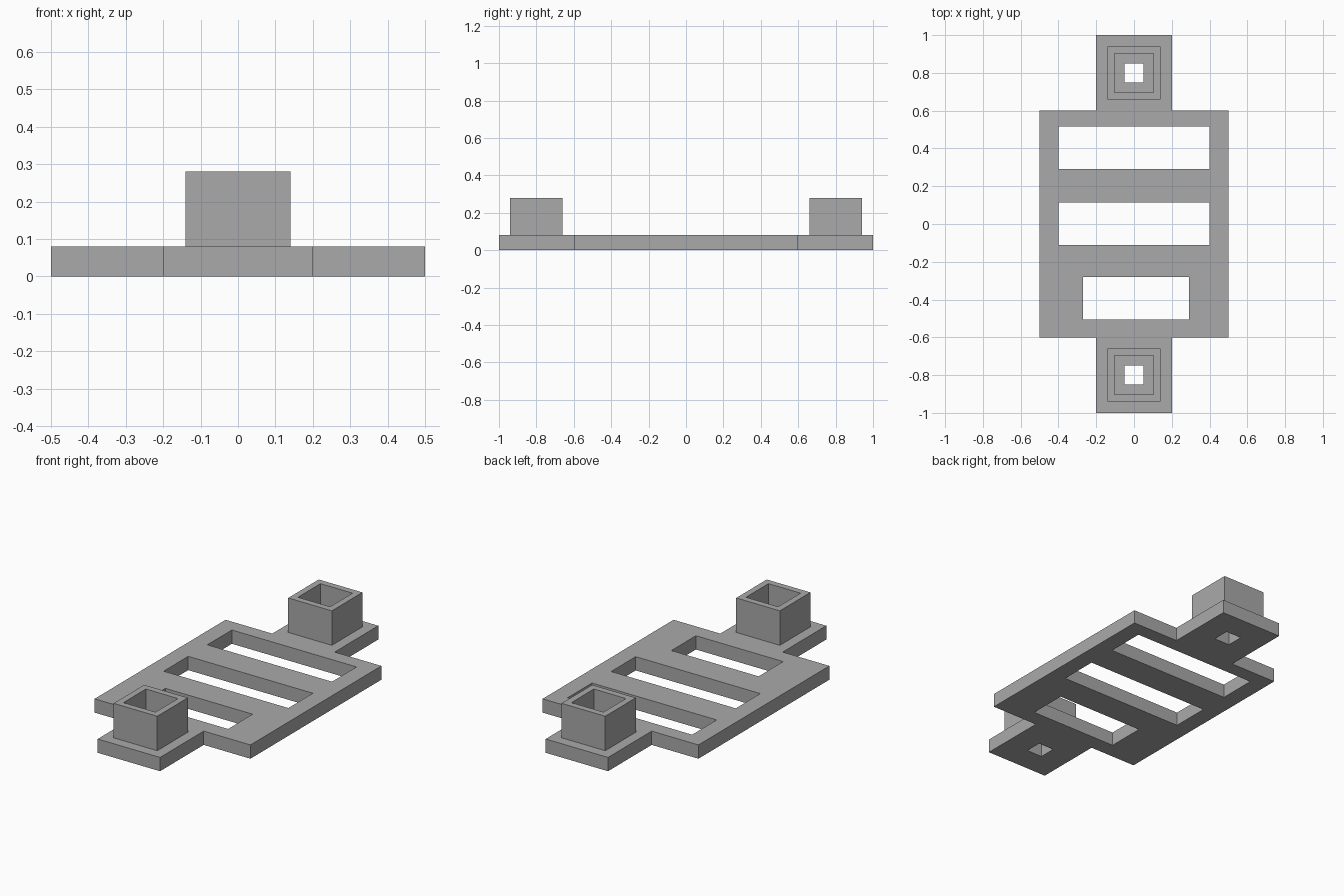
import bpy, bmesh
from math import radians

cube = bpy.data.objects.get("Cube")
if cube:
    bpy.data.objects.remove(cube, do_unlink=True)

GREY = (0.4, 0.4, 0.4, 1.0)
grey = bpy.data.materials.new("plain grey")
grey.use_nodes = True
grey.diffuse_color = GREY
grey.node_tree.nodes["Principled BSDF"].inputs["Base Color"].default_value = GREY


def square(y, half):
    return (-half, y - half, half, y + half)


def inside(rects, x, y):
    return any(x0 < x < x1 and y0 < y < y1 for x0, y0, x1, y1 in rects)


def slab(name, solids, holes, bottom, top):
    """Extrude the union of solid rectangles minus the hole rectangles."""
    rects = solids + holes
    xs = sorted({v for r in rects for v in (r[0], r[2])})
    ys = sorted({v for r in rects for v in (r[1], r[3])})
    bm = bmesh.new()
    grid = {(x, y): bm.verts.new((x, y, bottom)) for x in xs for y in ys}
    for x0, x1 in zip(xs, xs[1:]):
        for y0, y1 in zip(ys, ys[1:]):
            mx, my = (x0 + x1) / 2, (y0 + y1) / 2
            if inside(solids, mx, my) and not inside(holes, mx, my):
                bm.faces.new([grid[p] for p in ((x0, y0), (x1, y0), (x1, y1), (x0, y1))])
    bmesh.ops.delete(bm, geom=[v for v in bm.verts if not v.link_faces], context='VERTS')
    extruded = bmesh.ops.extrude_face_region(bm, geom=bm.faces[:], use_keep_orig=True)
    moved = [g for g in extruded["geom"] if isinstance(g, bmesh.types.BMVert)]
    bmesh.ops.translate(bm, verts=moved, vec=(0, 0, top - bottom))
    bmesh.ops.recalc_face_normals(bm, faces=bm.faces[:])
    # Merge the coplanar cells into large flat faces
    bmesh.ops.dissolve_limit(bm, angle_limit=radians(1), verts=bm.verts[:], edges=bm.edges[:])
    mesh = bpy.data.meshes.new(name)
    bm.to_mesh(mesh)
    bm.free()
    mesh.materials.append(grey)
    obj = bpy.data.objects.new(name, mesh)
    bpy.context.collection.objects.link(obj)
    return obj


THICK, HEIGHT, SOCKET_Y = 0.08, 0.28, 0.8

# Base plate with a tab at each end, three slots and two square drain holes
body = (-0.5, -0.6, 0.5, 0.6)
tabs = (-0.2, -1.0, 0.2, 1.0)
slots = [(-0.4, 0.29, 0.4, 0.515), (-0.4, -0.11, 0.4, 0.115), (-0.27, -0.505, 0.29, -0.28)]
drains = [square(y, 0.05) for y in (-SOCKET_Y, SOCKET_Y)]
slab("base_plate", [body, tabs], slots + drains, 0, THICK)

# Open square sockets standing on the tabs
for name, y in (("front_socket", -SOCKET_Y), ("back_socket", SOCKET_Y)):
    slab(name, [square(y, 0.14)], [square(y, 0.103)], THICK, HEIGHT)
